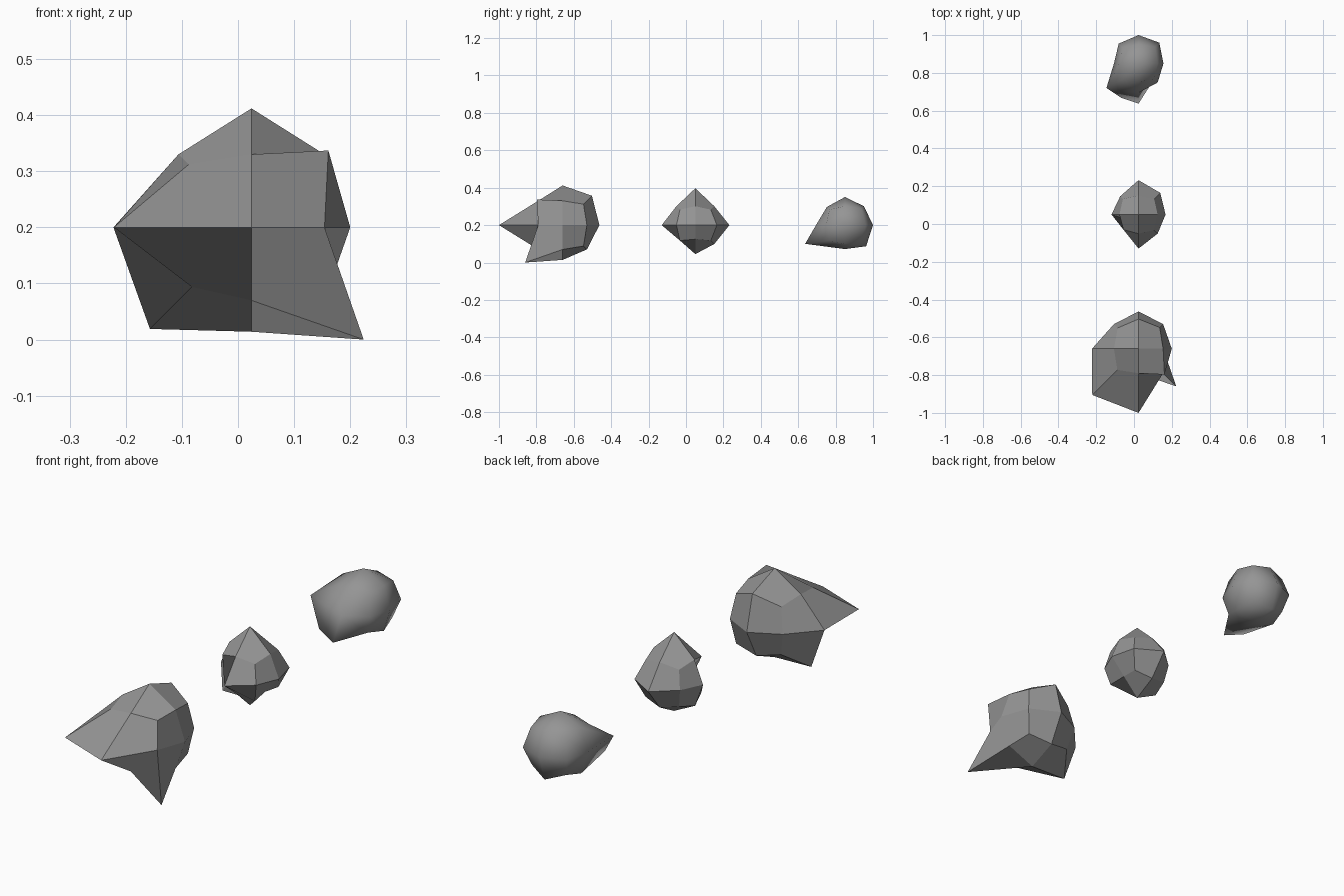
import bpy, bmesh
from mathutils import Vector

if "Cube" in bpy.data.objects:
    bpy.data.objects.remove(bpy.data.objects["Cube"])

stone = bpy.data.materials.new("stone_grey")
stone.diffuse_color = (0.3, 0.3, 0.3, 1)
stone.use_nodes = True
stone.node_tree.nodes["Principled BSDF"].inputs["Base Color"].default_value = stone.diffuse_color

# Each dent or spur is named by its direction: T/D top/down, L/R left/right, F/K front/back
AXES = {"R": (1, 0, 0), "L": (-1, 0, 0), "K": (0, 1, 0),
        "F": (0, -1, 0), "T": (0, 0, 1), "D": (0, 0, -1)}


def direction(code):
    return sum((Vector(AXES[c]) for c in code), Vector())


def rock(name, y, radius, spurs, smooth=False):
    """Subdivided cube rounded to a ball, with single points pushed in or out."""
    bm = bmesh.new()
    bmesh.ops.create_cube(bm, size=2)
    bmesh.ops.subdivide_edges(bm, edges=bm.edges[:], cuts=1, use_grid_fill=True)
    moved = {}
    for code, amount in spurs.items():
        d = direction(code)
        key = tuple(round(c) for c in d)
        moved[key] = Vector(amount) if isinstance(amount, tuple) else d * amount
    for v in bm.verts:
        key = tuple(round(c) for c in v.co)
        v.co = moved.get(key, Vector(key).normalized() * radius)
    bmesh.ops.recalc_face_normals(bm, faces=bm.faces[:])
    for f in bm.faces:
        f.smooth = smooth
    me = bpy.data.meshes.new(name)
    bm.to_mesh(me)
    bm.free()
    me.materials.append(stone)
    ob = bpy.data.objects.new(name, me)
    ob.location = (0.024, y, 0.2)
    bpy.context.collection.objects.link(ob)


# Large front rock
rock("large_rock", -0.66, 0.184, {
    "T": 0.212, "D": 0.186, "L": 0.246, "R": 0.176, "F": 0.34, "K": 0.197,
    "LF": 0.245, "DL": 0.181, "TK": 0.157, "TRF": 0.137, "DRF": 0.2,
    "TLF": 0.112, "TRK": 0.112, "TLK": 0.11, "DRK": 0.112})

# Small middle rock
rock("small_rock", 0.05, 0.143, {
    "T": 0.197, "D": 0.155, "F": 0.18, "K": 0.182,
    "LF": 0.035, "RK": 0.115, "LK": 0.097, "DR": 0.075, "DF": 0.08,
    "TLF": 0.08, "DLF": 0.08, "DL": 0.104})

# Smooth back rock with an overhanging toe
rock("smooth_rock", 0.85, 0.143, {
    "T": 0.15, "D": 0.128, "R": 0.132, "L": 0.13, "K": 0.15, "F": 0.155,
    "RK": 0.11, "LK": 0.105, "DK": 0.113, "TRK": 0.087, "TF": 0.097,
    "LF": (-0.17, -0.13, 0.035), "DLF": (-0.09, -0.183, -0.075),
    "DF": (0, -0.213, -0.1)}, smooth=True)
